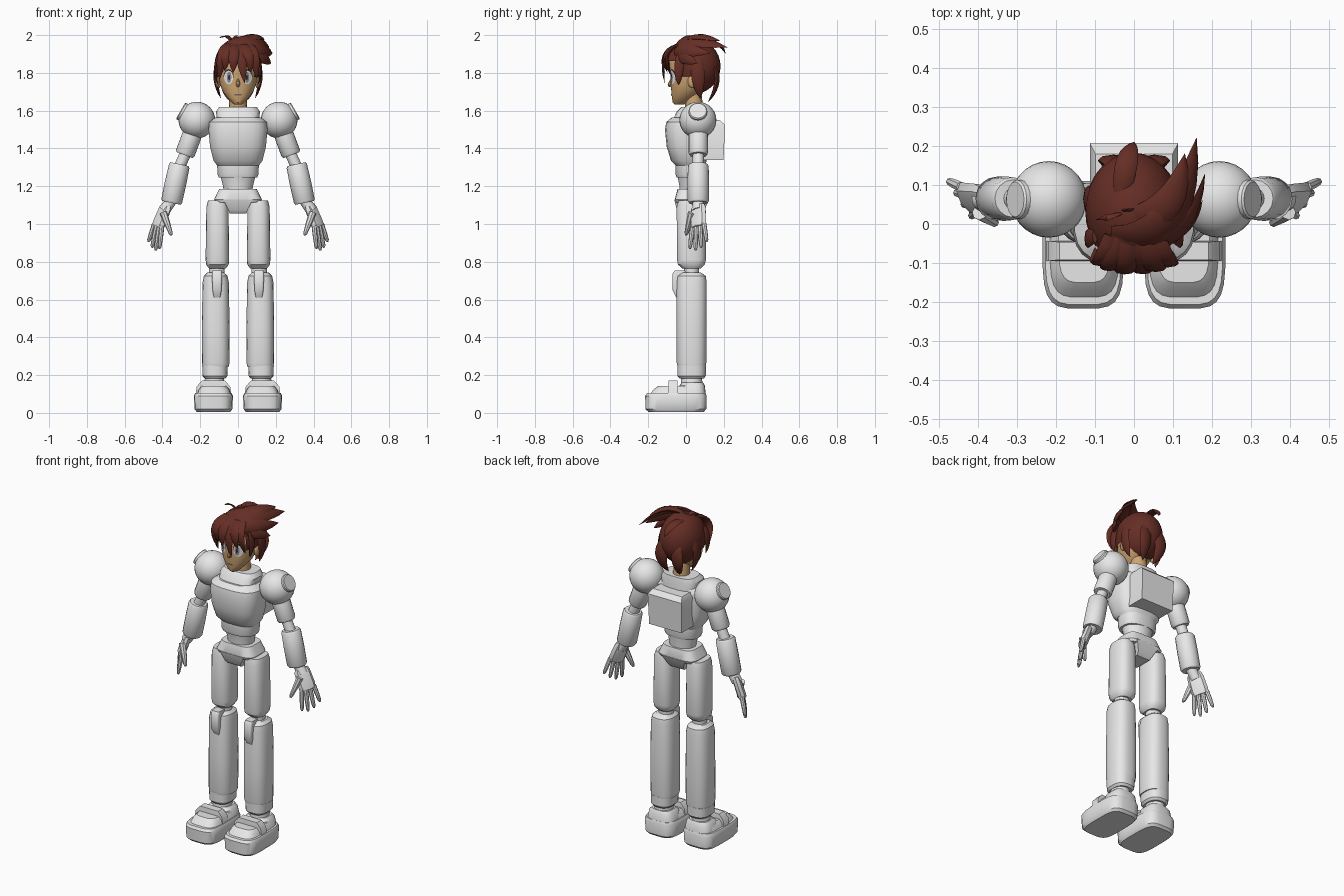
import bpy, bmesh
from math import cos, sin, pi, copysign
from mathutils import Vector as V

if "Cube" in bpy.data.objects:
    bpy.data.objects.remove(bpy.data.objects["Cube"])


def material(name, rgb):
    m = bpy.data.materials.new(name)
    m.use_nodes = True
    m.diffuse_color = (*rgb, 1)
    m.node_tree.nodes["Principled BSDF"].inputs["Base Color"].default_value = (*rgb, 1)
    return m


ARMOR = material("light grey armour", (0.8, 0.8, 0.8))
HAIR = material("red brown hair", (0.13, 0.027, 0.018))
SKIN = material("tan skin", (0.62, 0.38, 0.17))
WHITE = material("eye white", (0.8, 0.8, 0.8))
IRIS = material("grey iris", (0.25, 0.26, 0.28))
DARK = material("dark lash", (0.04, 0.02, 0.015))
LIP = material("muted lip", (0.2, 0.13, 0.1))
made = []


def finish(name, bm, mat, mirror=False):
    bmesh.ops.recalc_face_normals(bm, faces=bm.faces)
    me = bpy.data.meshes.new(name)
    bm.to_mesh(me)
    bm.free()
    me.materials.append(mat)
    ob = bpy.data.objects.new(name, me)
    bpy.context.scene.collection.objects.link(ob)
    if mirror:
        ob.modifiers.new("mirror", 'MIRROR')
    made.append(ob)
    return ob


def skin(name, rings, mat, mirror=False):
    """Bridge point rings and cap both ends."""
    bm = bmesh.new()
    vs = [[bm.verts.new(p) for p in r] for r in rings]
    n = len(vs[0])
    for a, b in zip(vs, vs[1:]):
        for i in range(n):
            j = (i + 1) % n
            bm.faces.new((a[i], a[j], b[j], b[i]))
    bm.faces.new(vs[0])
    bm.faces.new(vs[-1])
    return finish(name, bm, mat, mirror)


def power(c, e):
    return copysign(abs(c) ** (2 / e), c)


def loft(name, rings, mat=ARMOR, cx=0, e=2.0, sides=24, mirror=False):
    """Stack of superellipses: z, front y, back y, half width."""
    out = []
    for z, f, b, w in rings:
        angles = [2 * pi * (i + 0.5) / sides for i in range(sides)]
        out.append([V((cx + w * power(cos(t), e),
                       (f + b) / 2 + (b - f) / 2 * power(sin(t), e), z)) for t in angles])
    return skin(name, out, mat, mirror)


def sweep(name, path, radii, mat=ARMOR, wide=(0, 1, 0), flat=1.0, sides=16, mirror=False):
    """Elliptical tube along a path."""
    out = []
    for i, (p, r) in enumerate(zip(path, radii)):
        d = (path[min(i + 1, len(path) - 1)] - path[max(i - 1, 0)]).normalized()
        u = V(wide)
        u = (u - d * u.dot(d)).normalized()
        v = d.cross(u)
        out.append([p + u * r * cos(2 * pi * k / sides) + v * r * flat * sin(2 * pi * k / sides)
                    for k in range(sides)])
    return skin(name, out, mat, mirror)


def limb(name, a, b, stations, **kw):
    a, b = V(a), V(b)
    return sweep(name, [a.lerp(b, t) for t, r in stations], [r for t, r in stations], **kw)


def ball(name, c, radii, mat, mirror=False, keep=None, seg=28):
    bm = bmesh.new()
    bmesh.ops.create_uvsphere(bm, u_segments=seg, v_segments=seg // 2 + 2, radius=1)
    for v in bm.verts:
        v.co = V([c[i] + v.co[i] * radii[i] for i in range(3)])
    if keep:
        cut = [f for f in bm.faces if not keep(f.calc_center_median())]
        bmesh.ops.delete(bm, geom=cut, context='FACES')
    return finish(name, bm, mat, mirror)


# Torso
loft("chest", [(1.31, -.055, .10, .112), (1.335, -.08, .11, .13), (1.41, -.103, .12, .149),
               (1.50, -.112, .12, .157), (1.54, -.105, .12, .153), (1.565, -.075, .11, .12)], e=2.8)
loft("collar", [(1.54, -.075, .12, .112), (1.595, -.05, .115, .117), (1.62, -.025, .11, .10)], e=3)
loft("backpack", [(1.34, .06, .20, .11), (1.525, .06, .208, .115), (1.55, .06, .18, .10)],
     e=40, sides=4)
loft("abdomen", [(1.245, -.05, .10, .102), (1.26, -.055, .105, .108), (1.315, -.055, .105, .112)], e=2.5)
loft("waist", [(1.16, -.035, .095, .075), (1.20, -.035, .095, .08), (1.25, -.045, .1, .092)])
loft("hip_belt", [(1.115, -.055, .115, .12), (1.13, -.06, .12, .127), (1.185, -.045, .105, .10)], e=4)
loft("crotch_guard", [(1.055, -.03, .08, .045), (1.075, -.05, .1, .052), (1.13, -.064, .124, .08)],
     e=40, sides=4)

# Arms
ball("shoulders", (.218, .063, 1.55), (.097, .098, .097), ARMOR, True)
limb("shoulder_discs", (.218, .063, 1.55), (.304, .063, 1.6), [(0, .05), (.95, .05), (1, .045)],
     mirror=True)
limb("upper_arms", (.225, .065, 1.52), (.283, .065, 1.365),
     [(0, .05), (.4, .052), (.93, .052), (1, .045)], mirror=True)
limb("elbows", (.275, .065, 1.38), (.315, .065, 1.29), [(0, .03), (1, .03)], mirror=True)
limb("forearms", (.309, .065, 1.317), (.353, .065, 1.112),
     [(0, .048), (.05, .055), (.5, .057), (.95, .056), (1, .05)], mirror=True)
limb("wrists", (.35, .065, 1.13), (.39, .065, 1.07), [(0, .03), (1, .03)], mirror=True)

# Hands
across = V((-.55, -.83, -.15))
palm_a, palm_b = V((.378, .065, 1.10)), V((.425, .065, .985))
limb("palms", palm_a, palm_b, [(0, .038), (.15, .046), (.8, .05), (1, .046)],
     wide=across, flat=.5, sides=8, mirror=True)
for k, (finger, length) in enumerate([("index", .12), ("middle", .135), ("ring", .125), ("little", .1)]):
    s = (1.5 - k) / 1.5
    base = palm_b + across * s * .036 + V((-.003, 0, .012))
    tip = base + V((.03, 0, -1)) * length + across * s * .018 + V((.02, 0, 0))
    limb(finger + "_fingers", base, tip, [(0, .013), (.5, .0125), (.9, .01), (1, .005)],
         sides=8, mirror=True)
limb("thumbs", (.395, .03, 1.06), (.352, 0, .94), [(0, .02), (.5, .016), (.9, .011), (1, .005)],
     sides=8, mirror=True)

# Legs
loft("thighs", [(.765, -.02, .08, .045), (.785, -.043, .1, .06), (.81, -.048, .106, .063),
                (1.09, -.05, .105, .059), (1.125, -.04, .095, .05)], cx=.109, e=2.6, mirror=True)
loft("knees", [(.70, -.01, .07, .042), (.78, -.01, .07, .042)], cx=.112, mirror=True)
loft("shins", [(.245, -.045, .105, .07), (.265, -.05, .108, .073), (.45, -.05, .11, .074),
               (.69, -.05, .11, .070), (.725, -.045, .105, .063), (.742, -.02, .08, .045)],
     cx=.118, e=2.6, mirror=True)
loft("shin_cuffs", [(.182, -.035, .095, .055), (.195, -.045, .105, .066), (.25, -.046, .106, .068)],
     cx=.122, e=2.6, mirror=True)
loft("knee_pads", [(.612, -.052, .0, .018), (.65, -.072, .0, .024), (.735, -.072, .0, .027),
                   (.755, -.06, .0, .024)], cx=.111, e=6, mirror=True)
loft("ankles", [(.12, -.03, .09, .058), (.19, -.025, .085, .05)], cx=.125, mirror=True)

# Feet
loft("soles", [(.006, -.2, .095, .09), (.02, -.215, .108, .1), (.09, -.217, .11, .104),
               (.104, -.207, .105, .097)], cx=.13, e=4, mirror=True)
loft("foot_uppers", [(.09, -.2, .1, .092), (.125, -.17, .095, .082), (.142, -.15, .09, .066)],
     cx=.127, e=4, mirror=True)
loft("foot_straps", [(.09, -.095, -.043, .097), (.14, -.095, -.043, .09), (.171, -.092, -.046, .062)],
     cx=.13, e=40, sides=4, mirror=True)
loft("heel_collars", [(.1, -.04, .105, .086), (.145, -.035, .1, .077), (.162, -.02, .09, .06)],
     cx=.125, e=3, mirror=True)

# Head
FACE = [(1.632, -.06, -.01, .018), (1.642, -.07, .005, .033), (1.67, -.075, .04, .058),
        (1.70, -.078, .08, .08), (1.74, -.081, .11, .096), (1.79, -.082, .13, .103),
        (1.86, -.09, .14, .106), (1.92, -.06, .11, .08)]
loft("face", FACE, SKIN, e=2.2, sides=32)
limb("neck", (0, .045, 1.57), (0, .035, 1.73), [(0, .05), (1, .043)], mat=SKIN)
limb("nose", (0, -.073, 1.775), (0, -.089, 1.726), [(0, .005), (.8, .012), (1, .005)], mat=SKIN, sides=8)
ball("ears", (.103, .035, 1.755), (.014, .026, .036), SKIN, True, seg=14)


def face_y(x, z):
    for a, b in zip(FACE, FACE[1:]):
        if a[0] <= z <= b[0]:
            t = (z - a[0]) / (b[0] - a[0])
            f, k, w = [a[i] + (b[i] - a[i]) * t for i in (1, 2, 3)]
            return (f + k) / 2 - (k - f) / 2 * (1 - min(.99, abs(x / w)) ** 2.2) ** (1 / 2.2)


def patch(name, x, z, rx, rz, lift, mat, mirror=True):
    """Thin oval plate following the face."""
    rings = []
    for s in (.1, .4, .7, 1):
        pts = [(x + s * rx * cos(i * pi / 10), z + s * rz * sin(i * pi / 10)) for i in range(20)]
        rings.append([V((px, face_y(px, pz) - lift, pz)) for px, pz in pts])
    skin(name, rings, mat, mirror)


patch("lashes", .05, 1.783, .026, .037, .0015, DARK)
patch("eye_whites", .05, 1.776, .024, .036, .003, WHITE)
patch("irises", .047, 1.776, .012, .029, .0045, IRIS)
patch("pupils", .047, 1.776, .005, .014, .006, DARK)
patch("mouth", 0, 1.684, .022, .005, .002, LIP, False)


# Hair
def hairline(c):
    return c.z > (1.875 if c.y < -.045 else 1.79 if c.y < .05 else 0)


ball("hair_cap", (-.003, .035, 1.835), (.122, .148, .148), HAIR, keep=hairline)


def lock(name, a, b, c, width, wide=(1, 0, 0), flat=.35):
    a, b, c = V(a), V(b), V(c)
    ts = [i / 9 for i in range(10)]
    path = [a * (1 - t) ** 2 + b * 2 * t * (1 - t) + c * t * t for t in ts]
    radii = [width * max(.01, (.55 + 1.3 * t) * (1 - t) ** .8) for t in ts]
    sweep(name, path, radii, HAIR, wide, flat, 8)


# Fringe, front to sides
for i, (x0, x1, z1, y1, w) in enumerate([
        (-.07, -.10, 1.76, -.06, .04), (-.05, -.07, 1.81, -.095, .04), (-.02, -.025, 1.80, -.112, .045),
        (.01, .035, 1.745, -.112, .042), (.04, .068, 1.80, -.098, .045), (.07, .1, 1.77, -.07, .042)]):
    lock(f"fringe_lock_{i + 1}", (x0 * .8, -.03, 1.95), (x0 * 1.25, -.15, 1.92), (x1, y1, z1), w)
for s, side in ((1, "left"), (-1, "right")):
    lock(f"{side}_temple_lock", (s * .1, -.03, 1.9), (s * .135, -.04, 1.82),
         (s * .105, -.04, 1.735), .035, (0, 1, 0))
    lock(f"{side}_side_lock", (s * .1, .06, 1.88), (s * .14, .06, 1.77),
         (s * .09, .075, 1.665), .05, (0, 1, 0))
    lock(f"{side}_nape_lock", (s * .04, .15, 1.84), (s * .07, .19, 1.74), (s * .035, .115, 1.645), .055)

# Swept crown
lock("large_swept_lock", (-.05, -.03, 1.935), (.12, -.06, 2.0), (.16, .22, 1.935), .075, (.5, -.5, -.5))
lock("middle_swept_lock", (-.03, .01, 1.945), (.11, .0, 2.02), (.13, .18, 1.97), .06, (.5, -.7, -.2))
lock("side_swept_lock", (0, -.05, 1.92), (.14, -.07, 1.93), (.182, .13, 1.905), .06, (.2, -.2, -.9))
lock("low_swept_lock", (.07, -.04, 1.9), (.14, -.03, 1.89), (.175, .06, 1.85), .05, (0, -.2, -1))
lock("back_lock", (-.03, .08, 1.96), (-.02, .18, 1.98), (0, .21, 1.9), .04)
lock("left_stray", (-.03, .03, 1.96), (-.05, .02, 2.01), (-.1, .01, 1.985), .014)
lock("right_stray", (-.03, .04, 1.96), (-.02, .03, 1.99), (.0, .04, 1.998), .014)

# Smooth shading with crisp edges
bpy.ops.object.select_all(action='DESELECT')
for ob in made:
    ob.select_set(True)
bpy.context.view_layer.objects.active = made[0]
bpy.ops.object.shade_smooth_by_angle(angle=0.6)
